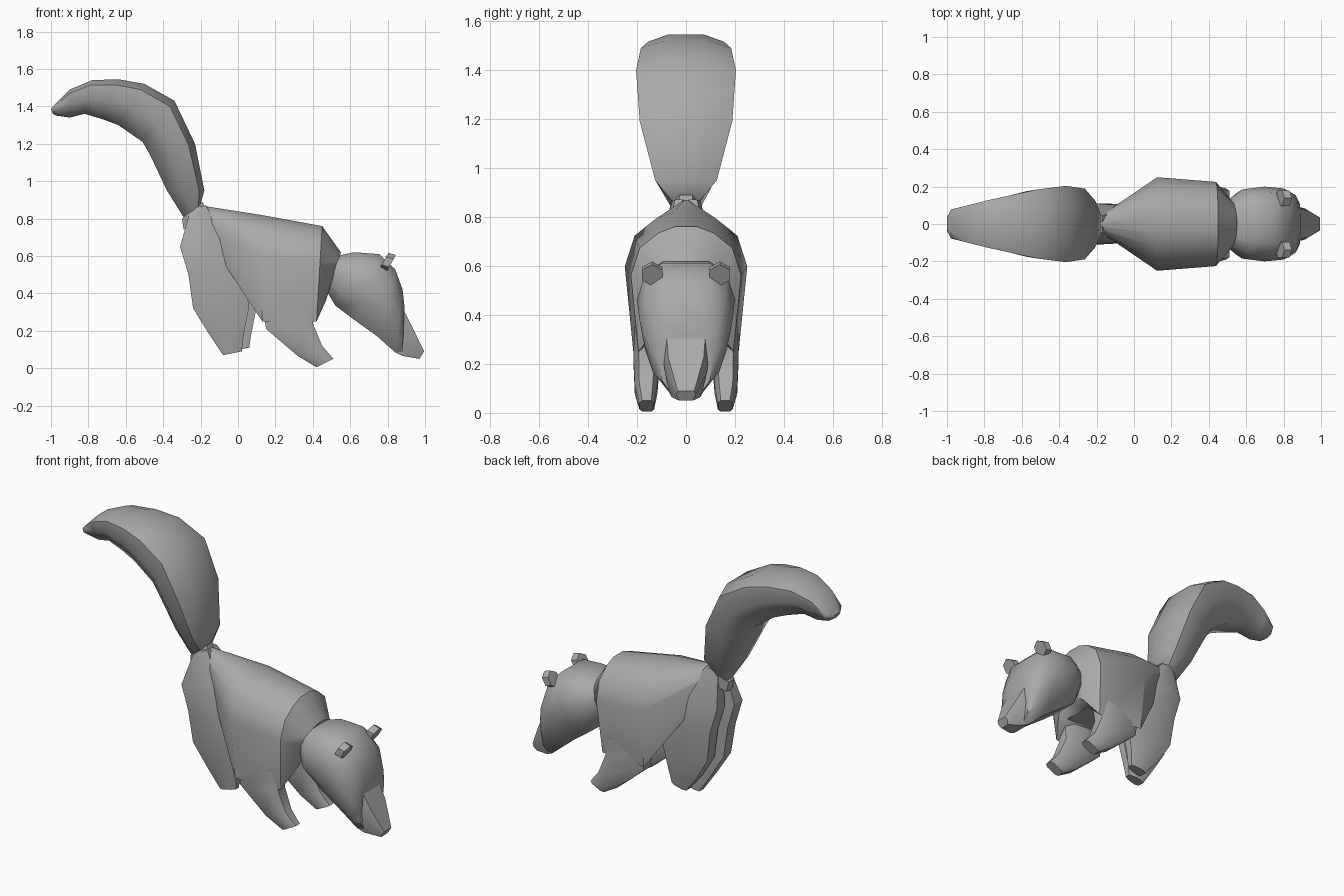
import bpy, bmesh, math
from mathutils import Vector

fur = bpy.data.materials.new("grey fur")
fur.diffuse_color = (0.4, 0.4, 0.4, 1)


def finish(name, bm, angle):
    bmesh.ops.recalc_face_normals(bm, faces=bm.faces)
    me = bpy.data.meshes.new(name)
    bm.to_mesh(me)
    bm.free()
    me.materials.append(fur)
    ob = bpy.data.objects.new(name, me)
    bpy.context.collection.objects.link(ob)
    bpy.ops.object.select_all(action='DESELECT')
    ob.select_set(True)
    bpy.context.view_layer.objects.active = ob
    bpy.ops.object.shade_smooth_by_angle(angle=math.radians(angle))
    return ob


def loft(name, rings, section, angle=30):
    """Ring: (x1, z1, x2, z2, half width, y centre). Section: (fraction from point 1 to 2, width fraction)."""
    bm = bmesh.new()
    loop = [(t, w) for t, w in section] + [(t, -w) for t, w in reversed(section) if w > 0]
    prev = None
    for x1, z1, x2, z2, hw, yc in rings:
        cur = [bm.verts.new((x1 + (x2 - x1) * t, yc + hw * w, z1 + (z2 - z1) * t)) for t, w in loop]
        if prev is None:
            bm.faces.new(cur)
        else:
            n = len(cur)
            for i in range(n):
                j = (i + 1) % n
                bm.faces.new((prev[i], prev[j], cur[j], cur[i]))
        prev = cur
    bm.faces.new(prev)
    return finish(name, bm, angle)


# Bushy curled tail, broad and flat on its outer side
loft("tail", [
    (-0.20, 0.88, -0.28, 0.79, 0.06, 0),
    (-0.18, 0.95, -0.38, 0.95, 0.13, 0),
    (-0.23, 1.20, -0.47, 1.14, 0.195, 0),
    (-0.34, 1.43, -0.51, 1.21, 0.21, 0),
    (-0.50, 1.52, -0.64, 1.30, 0.19, 0),
    (-0.64, 1.545, -0.72, 1.33, 0.16, 0),
    (-0.78, 1.54, -0.82, 1.36, 0.13, 0),
    (-0.90, 1.49, -0.90, 1.34, 0.10, 0),
    (-0.98, 1.41, -0.97, 1.35, 0.08, 0),
    (-1.00, 1.385, -0.99, 1.36, 0.04, 0),
], [(0, 0.45), (0.14, 0.97), (0.55, 0.92), (1, 0.4)], 55)
loft("tail_root", [
    (-0.17, 0.84, -0.29, 0.74, 0.06, 0),
    (-0.19, 0.89, -0.30, 0.80, 0.05, 0),
], [(0, 0.5), (0.3, 1), (0.7, 1), (1, 0.5)])

# Wedge shaped body, narrow at the rump and deep at the shoulders
loft("body", [
    (-0.20, 0.87, -0.18, 0.72, 0.035, 0),
    (0.12, 0.82, 0.13, 0.25, 0.25, 0),
    (0.45, 0.76, 0.42, 0.25, 0.225, 0),
    (0.55, 0.62, 0.47, 0.36, 0.13, 0),
], [(0, 0.2), (0.05, 0.5), (0.17, 0.84), (0.39, 1), (1, 0.86), (0.82, 0.4)], 40)

# Rounded head with a wide jaw
loft("head", [
    (0.53, 0.60, 0.475, 0.41, 0.13, 0),
    (0.62, 0.62, 0.52, 0.335, 0.185, 0),
    (0.755, 0.61, 0.62, 0.26, 0.20, 0),
    (0.84, 0.53, 0.745, 0.17, 0.19, 0),
    (0.88, 0.42, 0.84, 0.085, 0.155, 0),
    (0.89, 0.33, 0.88, 0.065, 0.11, 0),
], [(0, 0.5), (0.15, 0.85), (0.42, 1), (0.75, 0.88), (1, 0.45)], 40)

# Blunt snout
loft("snout", [
    (0.87, 0.34, 0.85, 0.08, 0.095, 0),
    (0.93, 0.225, 0.88, 0.065, 0.085, 0),
    (0.995, 0.09, 0.97, 0.05, 0.04, 0),
], [(0, 0.85), (0.4, 1), (1, 0.7)], 35)

for s, side in ((-1, "right"), (1, "left")):
    # Small upright ears
    bm = bmesh.new()
    bmesh.ops.create_cone(bm, cap_ends=True, segments=6, radius1=0.048, radius2=0.048, depth=0.04)
    for v in bm.verts:
        p = Vector((v.co.z + v.co.y * 0.5, v.co.x, v.co.y * 0.9 - v.co.z * 0.3))
        v.co = p + Vector((0.80, 0.138 * s, 0.568))
    finish(side + "_ear", bm, 20)

    # Front leg
    loft(side + "_front_leg", [
        (0.13, 0.33, 0.42, 0.36, 0.055, 0.155 * s),
        (0.15, 0.21, 0.40, 0.24, 0.055, 0.16 * s),
        (0.32, 0.065, 0.45, 0.12, 0.046, 0.163 * s),
        (0.42, 0.005, 0.51, 0.05, 0.03, 0.16 * s),
    ], [(0, 0.6), (0.2, 1), (0.8, 1), (1, 0.6)], 40)

    # Hind leg, tucked in under the rump; the left one steps slightly forward
    f = 0.04 if s > 0 else 0
    loft(side + "_hind_leg", [
        (-0.25, 0.86, -0.17, 0.87, 0.03, 0.03 * s),
        (-0.31 + f, 0.65, -0.08 + f, 0.70, 0.055, 0.055 * s),
        (-0.265 + f, 0.50, 0.03 + f, 0.48, 0.055, 0.055 * s),
        (-0.24 + f, 0.32, 0.06 + f, 0.33, 0.05, 0.05 * s),
        (-0.16 + f, 0.19, 0.03 + f, 0.18, 0.04, 0.042 * s),
        (-0.08 + f, 0.07 + f / 2, 0.02 + f, 0.09 + f / 2, 0.03, 0.034 * s),
    ], [(0, 0.7), (0.25, 1), (0.75, 0.85), (1, 0.5)])
